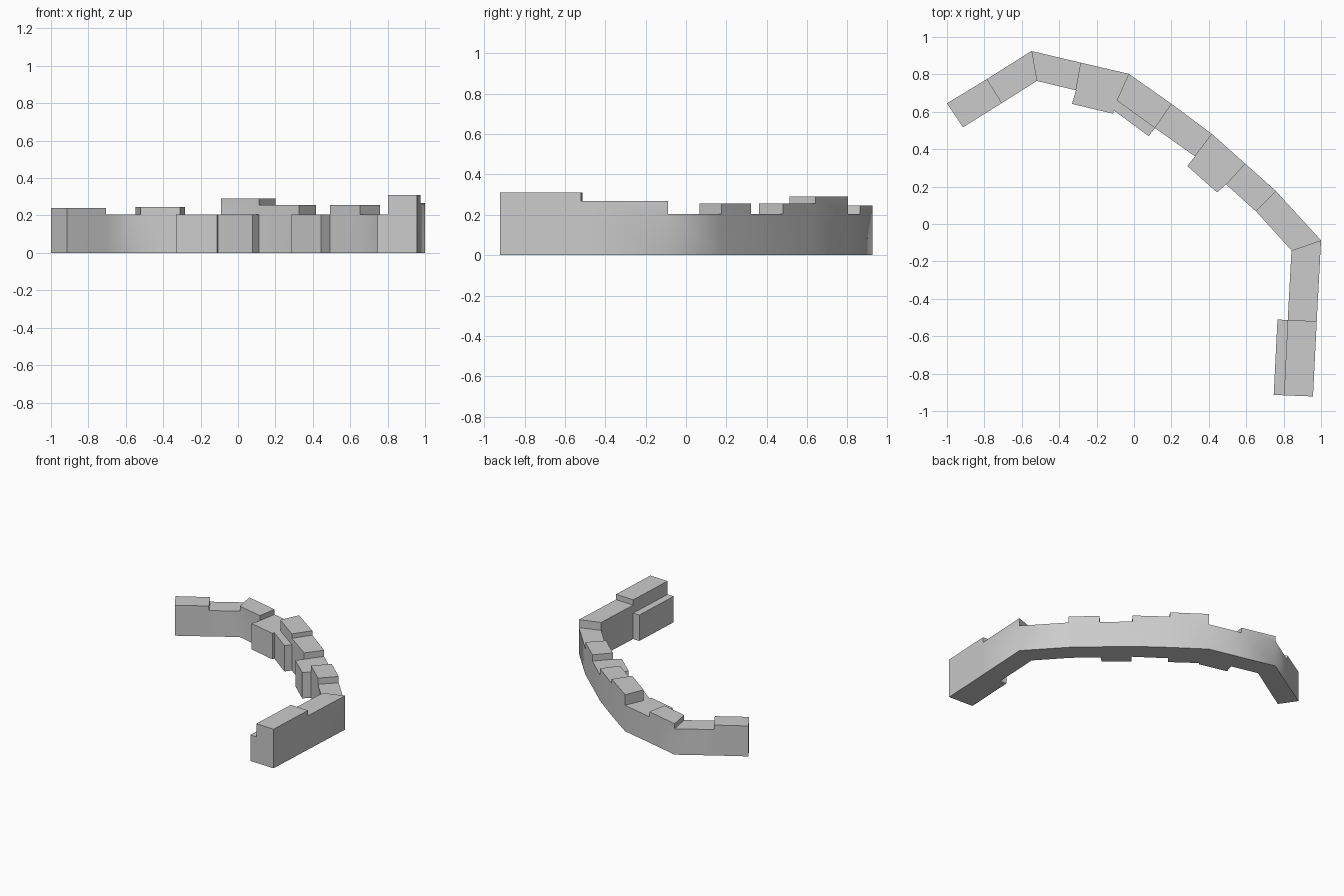
import bpy, bmesh, math

if "Cube" in bpy.data.objects:
    bpy.data.objects.remove(bpy.data.objects["Cube"])

BASE = 0.205  # height of the low parts of the wall

# Wall plan: outer and inner edge points, matched pair by pair
OUTER = [(-1.0, .645), (-.786, .775), (-.548, .925), (-.283, .862), (-.028, .803), (.201, .642),
         (.417, .481), (.594, .323), (.759, .176), (1.0, -.088), (.977, -.52), (.957, -.922)]
INNER = [(-.914, .517), (-.706, .647), (-.52, .765), (-.31, .715), (-.092, .661), (.112, .513),
         (.326, .362), (.492, .212), (.652, .068), (.842, -.141), (.822, -.513), (.802, -.916)]
# Top height of each segment
TOPS = [.241, BASE, .245, BASE, .29, .255, BASE, .255, BASE, .268, .31]


def finish(name, bm):
    bmesh.ops.recalc_face_normals(bm, faces=bm.faces)
    mesh = bpy.data.meshes.new(name)
    bm.to_mesh(mesh)
    bm.free()
    ob = bpy.data.objects.new(name, mesh)
    bpy.context.collection.objects.link(ob)
    return ob


def prism(name, plan, height):
    bm = bmesh.new()
    low = [bm.verts.new((x, y, 0)) for x, y in plan]
    high = [bm.verts.new((x, y, height)) for x, y in plan]
    bm.faces.new(low)
    bm.faces.new(high)
    for i in range(len(plan)):
        j = (i + 1) % len(plan)
        bm.faces.new((low[i], low[j], high[j], high[i]))
    return finish(name, bm)


# Curved wall with stepped battlements
bm = bmesh.new()
cache = {}


def v(side, i, z):
    key = (id(side), i, z)
    if key not in cache:
        cache[key] = bm.verts.new((*side[i], z))
    return cache[key]


def cross(i, z0, z1):
    bm.faces.new((v(OUTER, i, z0), v(INNER, i, z0), v(INNER, i, z1), v(OUTER, i, z1)))


n = len(TOPS)
for i, top in enumerate(TOPS):
    for z in (0, top):
        bm.faces.new((v(OUTER, i, z), v(OUTER, i + 1, z), v(INNER, i + 1, z), v(INNER, i, z)))
    for side in (OUTER, INNER):
        for z0, z1 in ((0, BASE), (BASE, top)):
            if z1 > z0:
                bm.faces.new((v(side, i, z0), v(side, i + 1, z0), v(side, i + 1, z1), v(side, i, z1)))
    if i and TOPS[i - 1] != top:
        cross(i, *sorted((TOPS[i - 1], top)))
for i, top in ((0, TOPS[0]), (n, TOPS[-1])):
    cross(i, 0, BASE)
    cross(i, BASE, top)
wall = finish("curved_wall", bm)
for p in wall.data.polygons:
    p.use_smooth = True
wall.data.set_sharp_from_angle(angle=math.radians(60))

# Thickened blocks along the inner face: start index and the two free corners
for i, a, b in ((3, (-.332, .642), (-.112, .59)), (4, (-.122, .618), (.078, .47)),
                (6, (.285, .31), (.444, .169)), (10, (.767, -.511), (.747, -.913))):
    prism("inner_block_%d" % i, [INNER[i], a, b, INNER[i + 1]], BASE)
